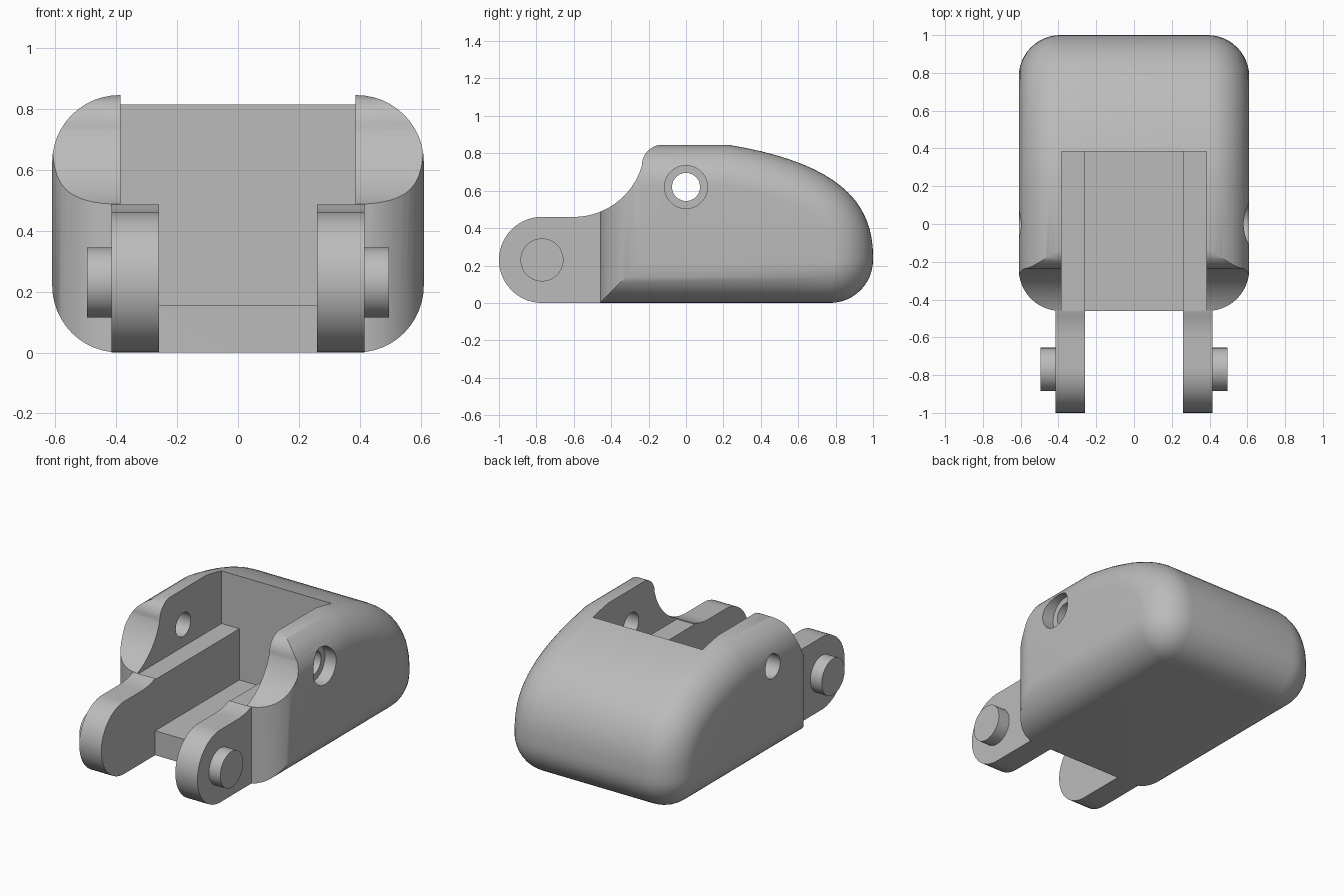
import bpy, bmesh, math
from mathutils import Vector

if "Cube" in bpy.data.objects:
    bpy.data.objects.remove(bpy.data.objects["Cube"])

grey = bpy.data.materials.new("plain_grey")
grey.use_nodes = True
colour = (0.5, 0.5, 0.5, 1)
grey.diffuse_color = colour
grey.node_tree.nodes["Principled BSDF"].inputs["Base Color"].default_value = colour

FRONT, TOP = -0.46, 0.845
HALF_FLAT, ROUND = 0.39, 0.22


def arc(cy, cz, r, a0, a1, n):
    """Points on an arc in the side plane, angles in degrees."""
    angles = [math.radians(a0 + (a1 - a0) * i / n) for i in range(n + 1)]
    return [Vector((cy + r * math.cos(a), cz + r * math.sin(a))) for a in angles]


def bezier(a, b, c, d, n):
    a, b, c, d = map(Vector, (a, b, c, d))
    return [a * (1-t)**3 + b * 3*t*(1-t)**2 + c * 3*t*t*(1-t) + d * t**3
            for t in (i / n for i in range(n + 1))]


def rect(y0, y1, z0, z1):
    return [Vector(p) for p in ((y0, z0), (y1, z0), (y1, z1), (y0, z1))]


def loft(name, sections):
    """Skin matching side outlines placed at successive x positions."""
    bm = bmesh.new()
    rings = [[bm.verts.new((x, p.x, p.y)) for p in pts] for x, pts in sections]
    n = len(rings[0])
    for a, b in zip(rings, rings[1:]):
        for i in range(n):
            j = (i + 1) % n
            bm.faces.new((a[i], a[j], b[j], b[i]))
    bm.faces.new(rings[0])
    bm.faces.new(rings[-1][::-1])
    bmesh.ops.recalc_face_normals(bm, faces=bm.faces)
    mesh = bpy.data.meshes.new(name)
    bm.to_mesh(mesh)
    bm.free()
    mesh.materials.append(grey)
    obj = bpy.data.objects.new(name, mesh)
    bpy.context.collection.objects.link(obj)
    return obj


def prism(name, pts, x0, x1):
    return loft(name, [(x0, pts), (x1, pts)])


def inset(pts, d):
    """Offset a counter-clockwise outline inward with mitred corners."""
    out = []
    for i, p in enumerate(pts):
        e0 = (p - pts[i - 1]).normalized()
        e1 = (pts[(i + 1) % len(pts)] - p).normalized()
        n0, n1 = Vector((-e0.y, e0.x)), Vector((-e1.y, e1.x))
        out.append(p + (n0 + n1) * d / (1 + n0.dot(n1)))
    return out


def smooth(obj):
    bpy.ops.object.select_all(action='DESELECT')
    obj.select_set(True)
    bpy.context.view_layer.objects.active = obj
    bpy.ops.object.shade_smooth_by_angle(angle=math.radians(30))


# Body: domed side outline, rounded off towards both sides
outline = [Vector((FRONT, 0))]
outline += arc(0.77, 0.23, 0.23, -90, 0, 12)
outline += bezier((1, 0.25), (1, 0.55), (0.8, 0.75), (0.23, TOP), 18)
outline += [Vector((FRONT, TOP))]
side = []
for i in range(13):
    t = math.pi / 2 * i / 12
    side.append((HALF_FLAT + ROUND * math.sin(t), inset(outline, ROUND * (1 - math.cos(t)))))
body = loft("body", [(-x, pts) for x, pts in reversed(side)] + side)

# Cutters: front notch, stepped pocket, pin hole and one-sided counterbore
notch = arc(-0.6, 0.839, 0.379, -90, -17, 16)
notch += arc(-0.125, 0.735, 0.111, 180, 90, 10)
notch += [Vector((-0.125, 1)), Vector((-0.6, 1))]
cutters = [
    prism("notch_cutter", notch, -1, 1),
    prism("pocket_cutter", rect(-0.7, 0.385, 0.48, 1.1), -0.385, 0.385),
    prism("channel_cutter", rect(-0.75, 0.385, 0.155, 0.6), -0.26, 0.26),
    prism("hole_cutter", arc(0, 0.62, 0.075, 0, 352.5, 47), -0.9, 0.9),
    prism("counterbore_cutter", arc(0, 0.62, 0.115, 0, 352.5, 47), 0.53, 0.8),
]
bpy.context.view_layer.objects.active = body
for cutter in cutters:
    mod = body.modifiers.new(cutter.name, 'BOOLEAN')
    mod.operation = 'DIFFERENCE'
    mod.solver = 'EXACT'
    mod.object = cutter
    bpy.ops.object.modifier_apply(modifier=mod.name)
    bpy.data.objects.remove(cutter)
smooth(body)

# Hinge arms with round ends, each carrying an outer pin
arm = arc(-0.77, 0.23, 0.23, 90, 270, 28)
arm += [Vector((-0.458, 0)), Vector((-0.458, 0.486))]
arm += arc(-0.6, 0.839, 0.379, -69, -90, 6)
pin = arc(-0.77, 0.23, 0.115, 0, 352.5, 47)
for label, s in (("left", 1), ("right", -1)):
    smooth(prism(label + "_arm", arm, s * 0.26, s * 0.415))
    smooth(prism(label + "_pin", pin, s * 0.4, s * 0.495))
